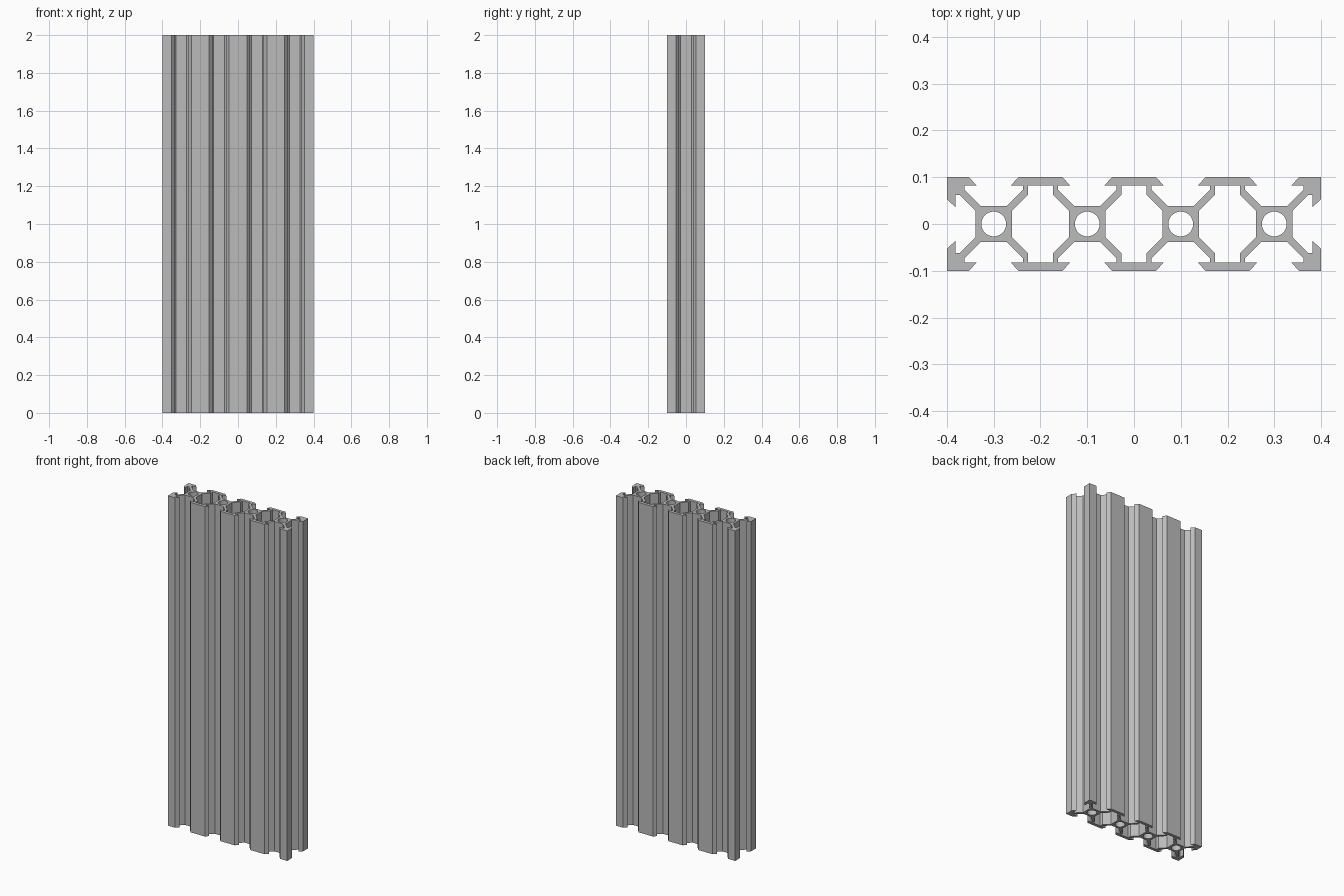
import bpy
import math
from mathutils import Vector, Matrix

cube = bpy.data.objects.get("Cube")
if cube:
    bpy.data.objects.remove(cube, do_unlink=True)

HEIGHT = 2.0
HALF_X, HALF_Y = 0.4, 0.1
CORES = [-0.3, -0.1, 0.1, 0.3]
HOLE_RADIUS = 0.0265

# Brushed metal colour
metal = bpy.data.materials.new("aluminium grey")
metal.use_nodes = True
grey = (0.5, 0.5, 0.5, 1)
metal.diffuse_color = grey
metal.node_tree.nodes["Principled BSDF"].inputs["Base Color"].default_value = grey

# Half of one V-shaped slot: lip, underside, neck, diagonal arm, core wall
half_slot = [(-0.053, 0.1), (-0.036, 0.082), (-0.0625, 0.082),
             (-0.0625, 0.0731), (-0.0284, 0.039)]
slot = half_slot + [(-x, y) for x, y in reversed(half_slot)]


def placed_slot(core_x, quarter_turns):
    """Slot outline turned clockwise about the core at core_x."""
    turn = Matrix.Rotation(-quarter_turns * math.pi / 2, 2)
    return [turn @ Vector(p) + Vector((core_x, 0)) for p in slot]


# Outer outline, clockwise from the back left corner
outline = [(-HALF_X, HALF_Y)]
for x in CORES:
    outline += placed_slot(x, 0)
outline.append((HALF_X, HALF_Y))
outline += placed_slot(CORES[-1], 1)
outline.append((HALF_X, -HALF_Y))
for x in reversed(CORES):
    outline += placed_slot(x, 2)
outline.append((-HALF_X, -HALF_Y))
outline += placed_slot(CORES[0], 3)
loops = [outline]

# Closed hollow cells between neighbouring cores
quarter = [(0.061, 0.0284), (0.027, 0.0624), (0.027, 0.082)]
upper = quarter + [(-x, y) for x, y in reversed(quarter)]
cell = upper + [(-x, -y) for x, y in upper]
for a, b in zip(CORES, CORES[1:]):
    loops.append([((a + b) / 2 + x, y) for x, y in cell])

# Round bores through the cores
STEPS = 40
for cx in CORES:
    angles = [2 * math.pi * i / STEPS for i in range(STEPS)]
    loops.append([(cx + HOLE_RADIUS * math.cos(t), HOLE_RADIUS * math.sin(t))
                  for t in angles])

# Filled profile extruded to full length
curve = bpy.data.curves.new("slotted_rail", "CURVE")
curve.dimensions = "2D"
curve.fill_mode = "BOTH"
curve.extrude = HEIGHT / 2
for loop in loops:
    spline = curve.splines.new("POLY")
    spline.points.add(len(loop) - 1)
    for point, (x, y) in zip(spline.points, loop):
        point.co = (x, y, 0, 1)
    spline.use_cyclic_u = True
curve.materials.append(metal)

rail = bpy.data.objects.new("slotted_rail", curve)
rail.location.z = HEIGHT / 2
bpy.context.collection.objects.link(rail)

# Turn into a welded mesh with smooth bores and crisp edges
bpy.ops.object.select_all(action="DESELECT")
rail.select_set(True)
bpy.context.view_layer.objects.active = rail
bpy.ops.object.convert(target="MESH")
bpy.ops.object.mode_set(mode="EDIT")
bpy.ops.mesh.select_all(action="SELECT")
bpy.ops.mesh.remove_doubles(threshold=0.0001)
bpy.ops.mesh.normals_make_consistent(inside=False)
bpy.ops.object.mode_set(mode="OBJECT")
bpy.ops.object.shade_smooth_by_angle(angle=math.radians(30))
